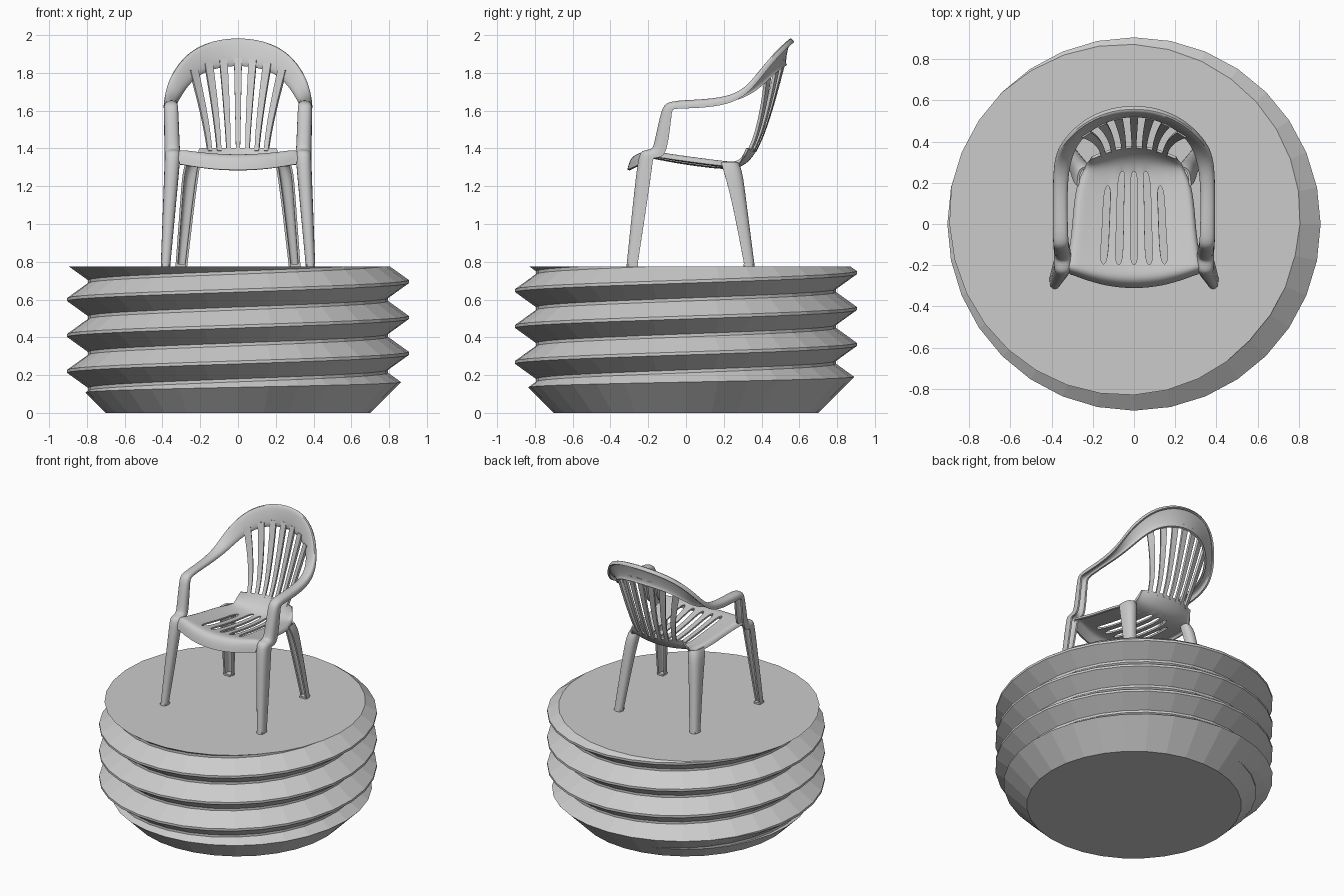
import bpy, bmesh, math
from mathutils import Vector

if "Cube" in bpy.data.objects:
    bpy.data.objects.remove(bpy.data.objects["Cube"])


def new_object(name, bm):
    bmesh.ops.recalc_face_normals(bm, faces=bm.faces[:])
    mesh = bpy.data.meshes.new(name)
    bm.to_mesh(mesh)
    bm.free()
    ob = bpy.data.objects.new(name, mesh)
    bpy.context.collection.objects.link(ob)
    return ob


def apply_modifiers(ob):
    bpy.ops.object.select_all(action='DESELECT')
    ob.select_set(True)
    bpy.context.view_layer.objects.active = ob
    bpy.ops.object.convert(target='MESH')


def shell(name, rows, thick=0.012, mirror=False, holes=(), levels=2):
    """Thin moulded sheet through rows of points; holes are (row, column) cells."""
    bm = bmesh.new()
    grid = [[bm.verts.new(p) for p in row] for row in rows]
    for r in range(len(rows) - 1):
        for c in range(len(rows[0]) - 1):
            if (r, c) not in holes:
                bm.faces.new((grid[r][c], grid[r][c + 1], grid[r + 1][c + 1], grid[r + 1][c]))
    ob = new_object(name, bm)
    if mirror:
        ob.modifiers.new("mirror", 'MIRROR').use_mirror_merge = False
    sub = ob.modifiers.new("smooth", 'SUBSURF')
    sub.levels = sub.render_levels = levels
    sub.boundary_smooth = 'PRESERVE_CORNERS'
    sol = ob.modifiers.new("thickness", 'SOLIDIFY')
    sol.thickness, sol.offset = thick, 0
    apply_modifiers(ob)
    bpy.ops.object.shade_smooth_by_angle(angle=math.radians(40))
    return ob


def channel(stations):
    """Crowned U-section rows from (inner edge, outer edge, lip direction)."""
    rows = []
    for a, b, lip in stations:
        a, b, lip = Vector(a), Vector(b), Vector(lip)
        rows.append([a + lip * 0.6, a, (a + b) / 2 - lip * 0.2, b, b + lip])
    return rows


# Threaded round base: helical surface trimmed by a flared frustum
N, PITCH = 32, 0.19
tooth = [(-0.008, 0.905), (0.008, 0.905), (0.087, 0.795), (0.103, 0.795)]
bm = bmesh.new()
cols = []
for i in range(N):
    a = 2 * math.pi * i / N
    cols.append([bm.verts.new((r * math.cos(a), r * math.sin(a),
                               0.125 + PITCH * (i / N + turn) + dz))
                 for turn in range(-3, 6) for dz, r in tooth])
K = len(cols[0])
for i in range(N):
    nxt, s = (cols[i + 1], 0) if i < N - 1 else (cols[0], 4)
    for k in range(K - 1 - s):
        bm.faces.new((cols[i][k], nxt[k + s], nxt[k + 1 + s], cols[i][k + 1]))
for z, up in ((-0.1, -1), (0.95, 1)):
    bmesh.ops.bisect_plane(bm, geom=bm.verts[:] + bm.edges[:] + bm.faces[:],
                           plane_co=(0, 0, z), plane_no=(0, 0, up), clear_outer=True)
bmesh.ops.edgeloop_fill(bm, edges=[e for e in bm.edges if e.is_boundary])
base = new_object("threaded_base", bm)

bm = bmesh.new()
bmesh.ops.create_cone(bm, cap_ends=True, segments=N, radius1=0.7, radius2=1.475, depth=0.775)
bmesh.ops.translate(bm, verts=bm.verts[:], vec=(0, 0, 0.3875))
cutter = new_object("base_trim", bm)
cutter.hide_render = True
trim = base.modifiers.new("trim", 'BOOLEAN')
trim.operation, trim.solver, trim.object = 'INTERSECT', 'EXACT', cutter
apply_modifiers(base)
bpy.data.objects.remove(cutter)

# Front legs, arm posts, arms and back rim as one continuous channel
half = [
    ((.365, -.303, .775), (.403, -.303, .775), (0, .045, 0)),
    ((.312, -.242, 1.34), (.382, -.242, 1.34), (0, .07, 0)),
    ((.312, -.228, 1.385), (.382, -.228, 1.382), (0, .05, -.03)),
    ((.312, -.168, 1.385), (.382, -.168, 1.38), (0, .05, -.03)),
    ((.315, -.155, 1.42), (.384, -.155, 1.42), (0, .06, 0)),
    ((.322, -.118, 1.61), (.386, -.118, 1.61), (0, .045, -.01)),
    ((.325, -.095, 1.646), (.386, -.095, 1.642), (0, .02, -.03)),
    ((.330, .10, 1.650), (.388, .10, 1.645), (0, 0, -.032)),
    ((.325, .24, 1.665), (.386, .26, 1.675), (0, 0, -.034)),
    ((.305, .33, 1.70), (.372, .34, 1.745), (0, .005, -.035)),
    ((.27, .40, 1.755), (.335, .40, 1.83), (0, .01, -.035)),
    ((.20, .465, 1.82), (.255, .478, 1.925), (0, .015, -.03)),
    ((.10, .51, 1.85), (.135, .54, 1.98), (0, .015, -.03)),
    ((0, .525, 1.86), (0, .558, 1.995), (0, .015, -.03)),
]
rows = channel(half)
flip = Vector((-1, 1, 1))
rows += [[p * flip for p in row] for row in rows[-2::-1]]
shell("arm_and_back_frame", rows)

# Back legs
shell("back_leg", channel([
    ((.275, .352, .775), (.325, .352, .775), (0, -.042, 0)),
    ((.235, .305, 1.12), (.300, .305, 1.12), (0, -.06, 0)),
    ((.212, .285, 1.28), (.288, .280, 1.28), (0, -.08, 0)),
    ((.205, .270, 1.32), (.270, .255, 1.325), (0, -.07, 0)),
]), mirror=True)

# Small foot pads
for name, x, y in (("front_foot", .384, -.28), ("back_foot", .30, .33)):
    bm = bmesh.new()
    bmesh.ops.create_cube(bm, size=1)
    for v in bm.verts:
        v.co = (x + v.co.x * .045, y + v.co.y * .052, .781 + v.co.z * .012)
    foot = new_object(name, bm)
    foot.modifiers.new("mirror", 'MIRROR')
    apply_modifiers(foot)

# Seat: rolled front apron, dished slotted pan, upturned back panel
# each section: y, centre z, half width, edge y shift, edge rise, skirt drop
sections = [
    (-.305, 1.285, .300, .065, .03, 0),
    (-.292, 1.340, .310, .065, .03, .01),
    (-.262, 1.368, .315, .055, .025, .03),
    (-.205, 1.358, .312, .02, .03, .03),
    (-.070, 1.330, .290, 0, .04, .03),
    (.080, 1.308, .280, 0, .042, .03),
    (.190, 1.296, .265, 0, .04, .03),
    (.260, 1.298, .235, -.01, .03, .025),
    (.310, 1.318, .220, -.025, .02, .02),
    (.348, 1.358, .210, -.04, .01, .01),
    (.374, 1.400, .195, -.05, 0, 0),
]
xs = [.018, .054, .090, .126, .162, .23, .30]
xs = [-x for x in reversed(xs)] + xs
rows = []
for y, z, w, shift, rise, drop in sections:
    row = []
    for x in xs:
        u = x / .30
        row.append((u * w, y + shift * u * u, z + rise * u * u))
    for s, at in ((-1, 0), (1, len(row))):
        row.insert(at if s < 0 else len(row),
                   (s * (w + .008), y + shift, z + rise - drop))
    rows.append(row)
slots = {(r, c) for c, end in ((3, 6), (5, 7), (7, 7), (9, 7), (11, 6)) for r in range(3, end)}
shell("seat", rows, holes=slots)


# Fanned back slats following the curved back
def back_y(x, z):
    return .36 + .165 * max(0, (z - 1.38) / .5) ** .75 - 1.3 * x * x


for i in range(-3, 4):
    low, high = .05 * i, .078 * i
    top = 1.88 - 1.2 * high * high
    rows = []
    for k in range(8):
        t = k / 7
        x, z = low + (high - low) * t ** 1.3, 1.385 + (top - 1.385) * t
        w = .011 + .010 * t
        rows.append([(x + d, back_y(x + d, z), z) for d in (-w, 0, w)])
    shell("back_slat", rows, thick=.016, levels=1)
